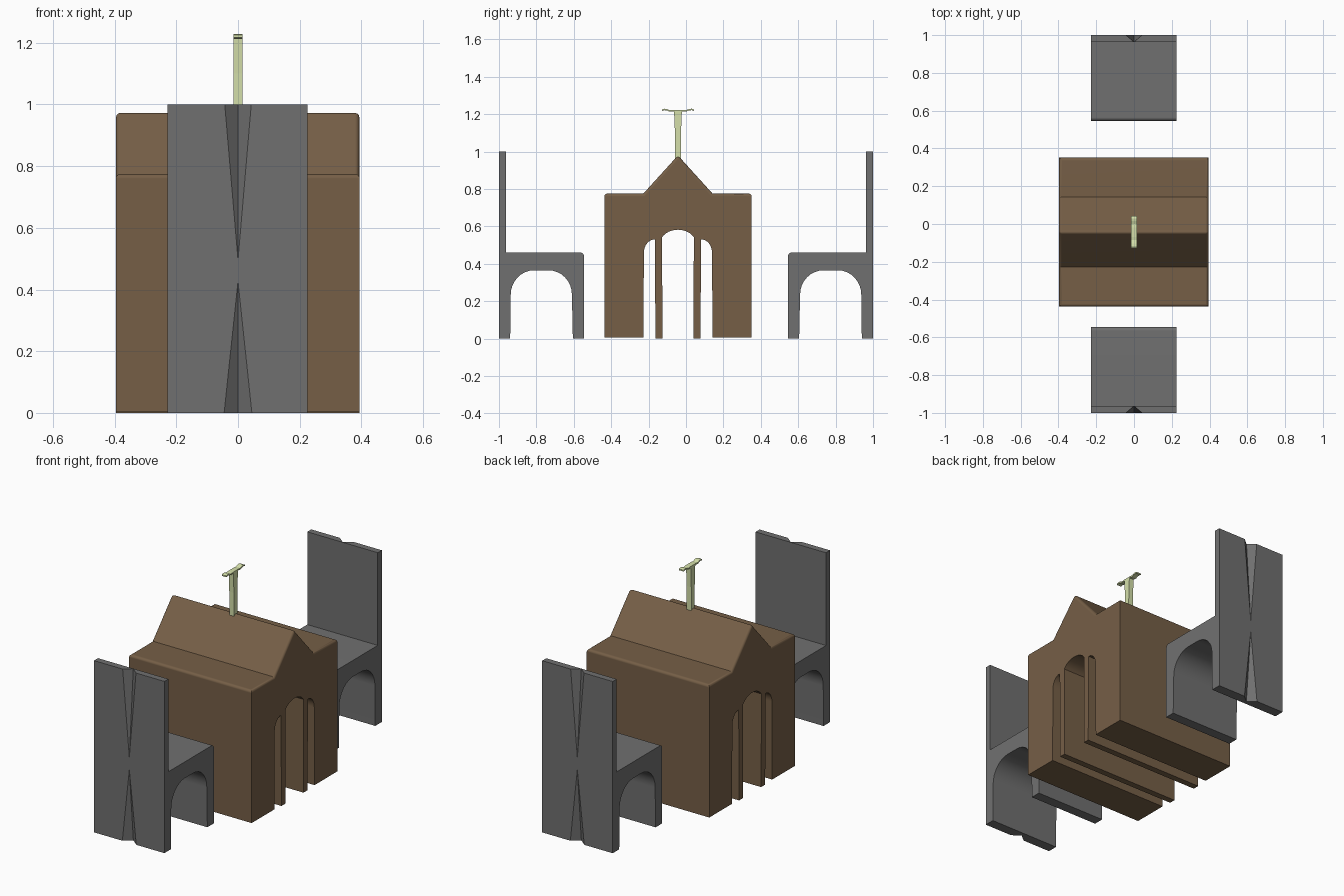
import bpy, bmesh
from math import sin, cos, radians

if "Cube" in bpy.data.objects:
    bpy.data.objects.remove(bpy.data.objects["Cube"])


def material(name, rgb):
    m = bpy.data.materials.new(name)
    m.diffuse_color = (*rgb, 1)
    m.use_nodes = True
    m.node_tree.nodes["Principled BSDF"].inputs["Base Color"].default_value = m.diffuse_color
    return m


def arc(cy, cz, ry, rz, a0, a1, n=8):
    """Points along an elliptical arc in the YZ plane (degrees)."""
    angles = [radians(a0 + (a1 - a0) * i / n) for i in range(n + 1)]
    return [(cy + ry * cos(a), cz + rz * sin(a)) for a in angles]


def to_object(name, bm, mat=None):
    bmesh.ops.recalc_face_normals(bm, faces=bm.faces)
    me = bpy.data.meshes.new(name)
    bm.to_mesh(me)
    bm.free()
    ob = bpy.data.objects.new(name, me)
    bpy.context.collection.objects.link(ob)
    if mat:
        me.materials.append(mat)
    return ob


def prism(profile, x0, x1):
    """Extrude a YZ profile along X."""
    bm = bmesh.new()
    face = bm.faces.new([bm.verts.new((x0, y, z)) for y, z in profile])
    ext = bmesh.ops.extrude_face_region(bm, geom=[face])["geom"]
    bmesh.ops.translate(bm, vec=(x1 - x0, 0, 0),
                        verts=[g for g in ext if isinstance(g, bmesh.types.BMVert)])
    return bm


def select_only(ob):
    bpy.ops.object.select_all(action='DESELECT')
    ob.select_set(True)
    bpy.context.view_layer.objects.active = ob


def smooth(ob):
    """Smooth the curves while large flat faces stay flat."""
    select_only(ob)
    bpy.ops.object.shade_smooth_by_angle(angle=radians(32))
    mod = ob.modifiers.new("flat_faces", 'WEIGHTED_NORMAL')
    mod.keep_sharp = True


def cut_notch(ob, s, z_tip, z_end, w, d):
    """Cut a tapering V groove into the chair's outer face."""
    k, e = 1.15, 0.03
    z = z_tip + (z_end - z_tip) * k
    wide = w * (1 + e / d) * k
    pts = [(0, -1, z_tip), (0, -1 + d * k, z), (-wide, -1 - e * k, z), (wide, -1 - e * k, z)]
    bm = bmesh.new()
    v = [bm.verts.new((x, y * s, zz)) for x, y, zz in pts]
    for i, j, l in ((0, 1, 2), (0, 2, 3), (0, 3, 1), (1, 3, 2)):
        bm.faces.new((v[i], v[j], v[l]))
    cutter = to_object("notch_cutter", bm)
    cutter.hide_render = True
    mod = ob.modifiers.new("notch", 'BOOLEAN')
    mod.operation, mod.solver, mod.object = 'DIFFERENCE', 'EXACT', cutter
    select_only(ob)
    bpy.ops.object.modifier_apply(modifier=mod.name)
    bpy.data.objects.remove(cutter)


stone = material("dark_grey", (0.163, 0.163, 0.163))
brown = material("brown", (0.18, 0.114, 0.062))
pale = material("pale_green", (0.66, 0.74, 0.4))

# Two facing chairs: arched base, seat and tall back in one profile
chair = [(-1, 0), (-1, 1), (-0.963, 1), (-0.963, 0.46)]
chair += arc(-0.565, 0.44, 0.02, 0.02, 90, 0, 4)
chair += [(-0.545, 0), (-0.605, 0)]
chair += arc(-0.735, 0.235, 0.125, 0.13, 0, 90)
chair += arc(-0.812, 0.235, 0.125, 0.13, 90, 180)
chair += [(-0.94, 0)]
for name, s in (("front_chair", 1), ("back_chair", -1)):
    ob = to_object(name, prism([(y * s, z) for y, z in chair], -0.228, 0.226), stone)
    cut_notch(ob, s, 0.495, 1.0, 0.043, 0.036)
    cut_notch(ob, s, 0.427, 0.0, 0.045, 0.037)
    smooth(ob)

# Gabled block with three arched passages, mirrored half profile
c = -0.043
half = [(0, 0.979), (0.185, 0.775), (0.394, 0.775), (0.394, 0.005), (0.185, 0.005)]
half += arc(0.124, 0.46, 0.058, 0.07, 0, 90, 8)
half += [(0.12, 0.0), (0.083, 0.0)]
half += arc(0, 0.502, 0.098, 0.08, 30, 90, 6)
outline = half + [(-y, z) for y, z in reversed(half[1:-1])]
bm = prism([(c + y, z) for y, z in outline], -0.396, 0.394)


def rounded(e):
    a, b = e.verts
    is_eave = all(abs(abs(v.co.y - c) - 0.185) < 0.01 for v in e.verts)
    return min(a.co.z, b.co.z) > 0.77 and not is_eave


bmesh.ops.bevel(bm, geom=[e for e in bm.edges if rounded(e)], offset=0.015,
                segments=4, profile=0.5, affect='EDGES')
smooth(to_object("gabled_block", bm, brown))

# Roof finial: flared post and wavy crossbar
post = [(0.015, 0.96), (0.016, 1.1), (0.019, 1.17), (0.021, 1.218)]
post += [(-y, z) for y, z in reversed(post)]
to_object("finial_post", prism([(c + y, z) for y, z in post], -0.015, 0.015), pale)

wave = [(0, 1.223), (0.025, 1.223), (0.043, 1.221), (0.06, 1.227), (0.073, 1.229), (0.085, 1.225)]
top = [(-y, z) for y, z in reversed(wave[1:])] + wave
bar = top + [(y, z - 0.008) for y, z in reversed(top)]
to_object("finial_crossbar", prism([(c + y, z) for y, z in bar], -0.015, 0.015), pale)
